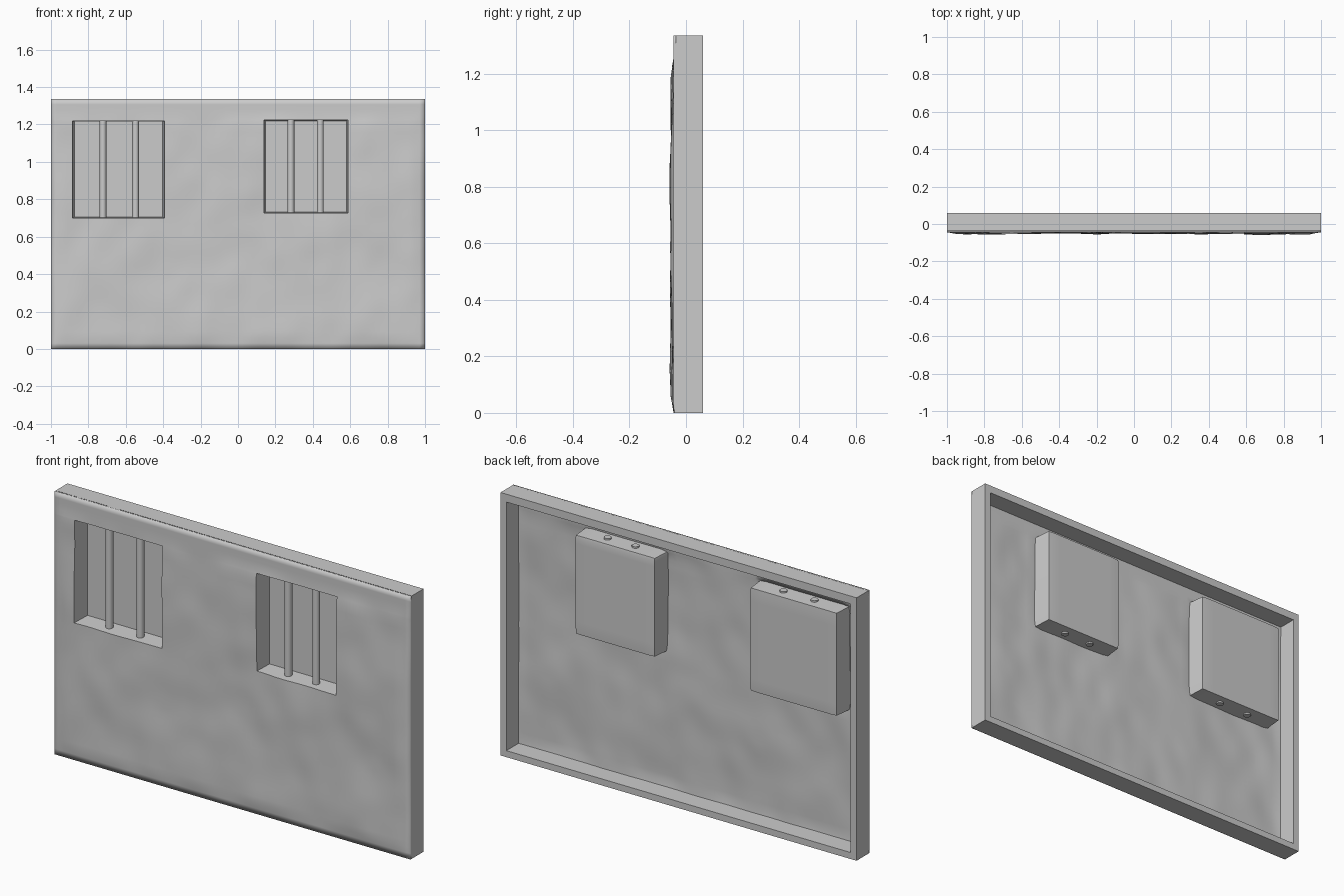
import bpy, bmesh
from mathutils import Vector, noise

if "Cube" in bpy.data.objects:
    bpy.data.objects.remove(bpy.data.objects["Cube"])

H = 1.335
# windows: x0, x1, z0, z1, bar x positions
WINDOWS = [(-0.885, -0.393, 0.70, 1.22, (-0.722, -0.548)),
           (0.138, 0.588, 0.727, 1.225, (0.283, 0.44))]


def make_object(name, bm, angle=None):
    mesh = bpy.data.meshes.new(name)
    bm.to_mesh(mesh)
    bm.free()
    ob = bpy.data.objects.new(name, mesh)
    bpy.context.collection.objects.link(ob)
    if angle:
        bpy.ops.object.select_all(action='DESELECT')
        bpy.context.view_layer.objects.active = ob
        ob.select_set(True)
        bpy.ops.object.shade_smooth_by_angle(angle=angle)
    return ob


def grid_lines(stops, step):
    """Evenly divided coordinates that pass exactly through every stop."""
    out = [stops[0]]
    for a, b in zip(stops, stops[1:]):
        n = max(1, round((b - a) / step))
        out += [a + (b - a) * i / n for i in range(1, n + 1)]
    return out


def wall_y(x, z):
    """Uneven plaster: flat at the edges, bulging forward inside."""
    edge = min(1 - abs(x), z, max(0, H - 0.08 - z))
    fade = min(1, max(0, edge / 0.06))
    n = noise.noise(Vector((x * 3, 0.7, z * 3))) + 0.6 * noise.noise(Vector((x * 8, 3.1, z * 6)))
    return -0.044 - fade * min(0.015, max(0.0, 0.006 + 0.008 * n))


# Plaster wall sheet with pushed-in window pockets
xs = grid_lines([-1, -0.885, -0.393, 0.138, 0.588, 1], 0.03)
zs = grid_lines([0, 0.70, 0.727, 1.22, 1.225, H], 0.03)
bm = bmesh.new()
rows = [[bm.verts.new((x, wall_y(x, z), z)) for x in xs] for z in zs]
for j in range(len(zs) - 1):
    for i in range(len(xs) - 1):
        bm.faces.new((rows[j][i], rows[j][i + 1], rows[j + 1][i + 1], rows[j + 1][i]))
for x0, x1, z0, z1, _ in WINDOWS:
    faces = []
    for f in bm.faces:
        c = f.calc_center_median()
        if x0 < c.x < x1 and z0 < c.z < z1:
            faces.append(f)
    res = bmesh.ops.extrude_face_region(bm, geom=faces)
    bmesh.ops.delete(bm, geom=[f for f in faces if f.is_valid], context='FACES')
    cx, cz = (x0 + x1) / 2, (z0 + z1) / 2
    for v in res['geom']:
        if isinstance(v, bmesh.types.BMVert):
            v.co = (cx + (v.co.x - cx) * 0.96, 0.043, cz + (v.co.z - cz) * 0.98)
wall = make_object("plaster_wall", bm, 0.7)
solid = wall.modifiers.new("thickness", 'SOLIDIFY')
solid.thickness = 0.009
solid.offset = -1

# Rim frame running round the back
bm = bmesh.new()
outer = [(-1, 0), (1, 0), (1, H), (-1, H)]
inner = [(-0.967, 0.033), (0.967, 0.033), (0.967, H - 0.04), (-0.967, H - 0.04)]
loops = [[bm.verts.new((x, y, z)) for x, z in pts]
         for pts, y in ((outer, -0.04), (outer, 0.06), (inner, 0.06), (inner, -0.04))]
for k in range(4):
    a, b = loops[k], loops[(k + 1) % 4]
    for i in range(4):
        j = (i + 1) % 4
        bm.faces.new((a[i], a[j], b[j], b[i]))
bmesh.ops.recalc_face_normals(bm, faces=bm.faces)
make_object("back_frame", bm)

# Window bars, their ends poking through the pockets
for w, (x0, x1, z0, z1, bars) in enumerate(WINDOWS):
    for b, x in enumerate(bars):
        bpy.ops.mesh.primitive_cylinder_add(vertices=12, radius=0.018,
                                            depth=z1 - z0 + 0.022,
                                            location=(x, 0.0, (z0 + z1) / 2))
        ob = bpy.context.object
        ob.name = f"window_{w + 1}_bar_{b + 1}"
        bpy.ops.object.shade_smooth_by_angle(angle=0.7)
